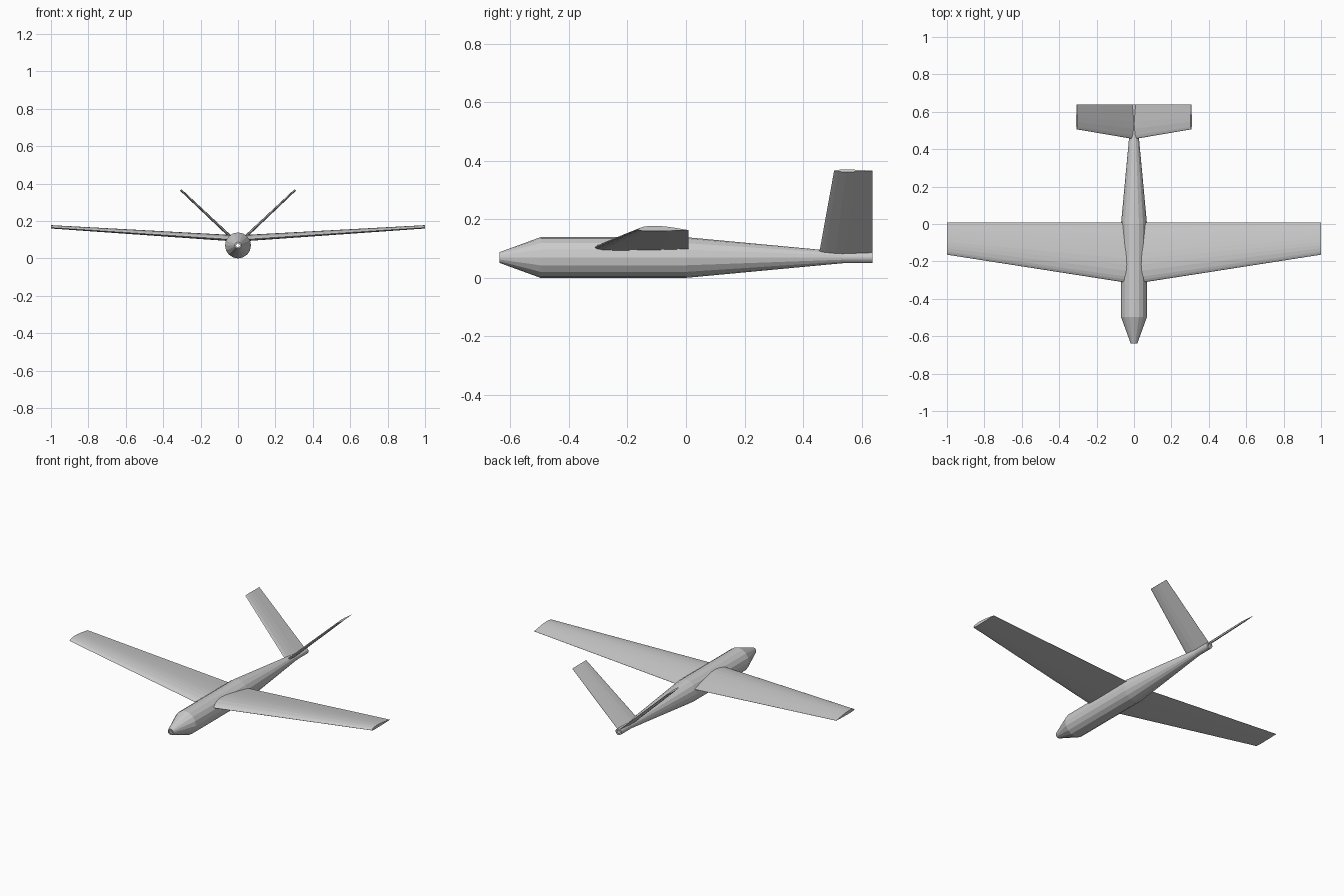
import bpy, bmesh
from math import cos, sin, pi, radians
from mathutils import Vector

if "Cube" in bpy.data.objects:
    bpy.data.objects.remove(bpy.data.objects["Cube"])


def loft(name, rings, cap=True, mirror=False):
    """Skin a list of equal-length closed rings of points."""
    bm = bmesh.new()
    loops = [[bm.verts.new(p) for p in ring] for ring in rings]
    for a, b in zip(loops, loops[1:]):
        n = len(a)
        for i in range(n):
            j = (i + 1) % n
            bm.faces.new((a[i], a[j], b[j], b[i]))
    if cap:
        bm.faces.new(loops[0])
        bm.faces.new(loops[-1])
    bmesh.ops.recalc_face_normals(bm, faces=bm.faces)
    mesh = bpy.data.meshes.new(name)
    bm.to_mesh(mesh)
    bm.free()
    obj = bpy.data.objects.new(name, mesh)
    bpy.context.collection.objects.link(obj)
    if mirror:
        mod = obj.modifiers.new("mirror", 'MIRROR')
        mod.use_axis[0] = True
        mod.use_clip = False
        mod.use_mirror_merge = False
    return obj


# Fuselage: tapered tube with narrow rims around open ends (y, radius)
SIDES = 16
stations = [(-0.638, 0.010), (-0.638, 0.018), (-0.497, 0.0695),
            (0.0, 0.0695), (0.535, 0.0195), (0.638, 0.0195), (0.638, 0.010)]
loft("fuselage", [[(r * cos(2 * pi * i / SIDES), y, 0.0695 + r * sin(2 * pi * i / SIDES))
                   for i in range(SIDES)] for y, r in stations], cap=False)


def surface(name, profile, root, tip, up):
    """Lifting surface; root and tip are (x, z, leading y, trailing y)."""
    rings = []
    for x, z, y0, y1 in (root, tip):
        chord = y1 - y0
        rings.append([Vector((x, y0 + u * chord, z)) + up * (v * chord)
                      for u, v in profile])
    return loft(name, rings, mirror=True)


# Wings: nearly flat-bottomed cambered section with slight dihedral
wing_profile = [(0, 0.03), (0.015, 0.048), (0.05, 0.067), (0.1, 0.083), (0.2, 0.099),
                (0.3, 0.104), (0.4, 0.102), (0.5, 0.094), (0.6, 0.083), (0.7, 0.069),
                (0.8, 0.053), (0.9, 0.036), (1, 0.020), (1, 0.016), (0.7, 0.006),
                (0.4, 0.001), (0.2, 0), (0.08, 0.005), (0.02, 0.017)]
surface("wings", wing_profile, (0.0, 0.0895, -0.32, 0.008),
        (1.0, 0.160, -0.164, 0.008), Vector((0, 0, 1)))

# V-tail: thin symmetric fins canted at about 43 degrees
half = [(0.03, 0.020), (0.1, 0.033), (0.3, 0.042), (0.5, 0.037), (0.75, 0.021)]
fin_profile = ([(0, 0)] + half + [(1, 0.003), (1, -0.003)]
               + [(u, -v) for u, v in reversed(half)])
cant = radians(43.2)
surface("tail_fins", fin_profile, (0.006, 0.084, 0.455, 0.638),
        (0.306, 0.366, 0.506, 0.638), Vector((-sin(cant), 0, cos(cant))))
